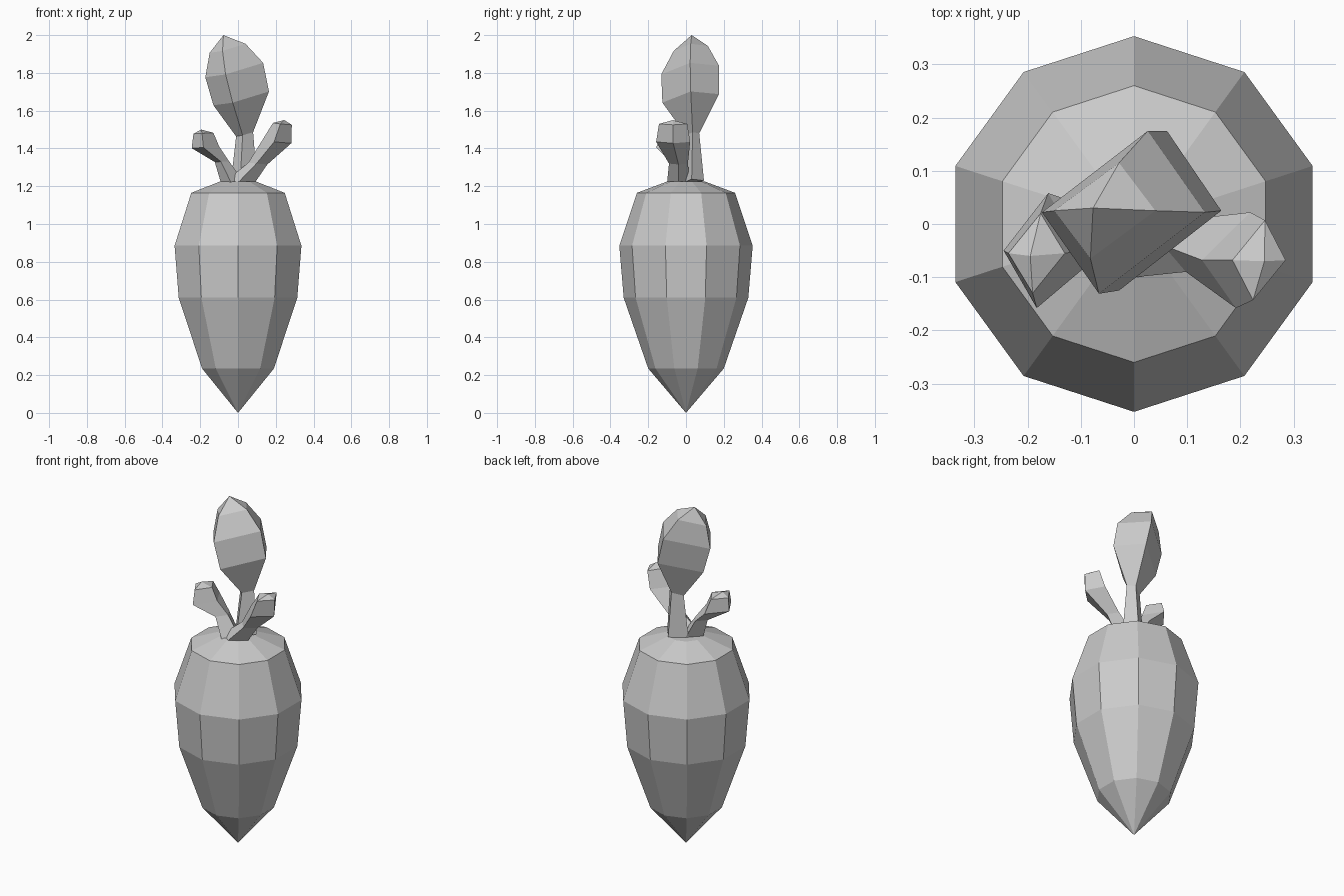
import bpy
import bmesh
import math
from mathutils import Vector

default_cube = bpy.data.objects.get("Cube")
if default_cube:
    bpy.data.objects.remove(default_cube, do_unlink=True)

SIDES = 10


def make_material(name, colour):
    material = bpy.data.materials.new(name)
    material.use_nodes = True
    material.diffuse_color = colour
    shader = material.node_tree.nodes["Principled BSDF"]
    shader.inputs["Base Color"].default_value = colour
    return material


grey = make_material("plain grey", (0.6, 0.6, 0.6, 1))


def loft(name, rings):
    """Skin a closed, flat-shaded surface over a stack of point rings."""
    bm = bmesh.new()
    loops = [[bm.verts.new(point) for point in ring] for ring in rings]
    count = len(loops[0])
    for lower, upper in zip(loops, loops[1:]):
        for i in range(count):
            j = (i + 1) % count
            bm.faces.new((lower[i], lower[j], upper[j], upper[i]))
    bm.faces.new(loops[0])
    bm.faces.new(loops[-1])
    # Rings of zero size collapse into a single tip
    bmesh.ops.remove_doubles(bm, verts=bm.verts, dist=0.0005)
    bmesh.ops.recalc_face_normals(bm, faces=bm.faces)
    mesh = bpy.data.meshes.new(name)
    bm.to_mesh(mesh)
    bm.free()
    mesh.materials.append(grey)
    part = bpy.data.objects.new(name, mesh)
    bpy.context.collection.objects.link(part)
    return part


def round_ring(radius, height):
    """Ten-sided ring with one corner pointing straight to the back."""
    angles = [math.pi / 2 + math.tau * i / SIDES for i in range(SIDES)]
    return [Vector((radius * math.cos(a), radius * math.sin(a), height))
            for a in angles]


def leaf(name, across, through, sections):
    """Four-sided leaf: each section is x, y, z, half width, half depth."""
    across, through = Vector(across), Vector(through)
    rings = []
    for x, y, z, width, depth in sections:
        centre = Vector((x, y, z))
        rings.append([centre + across * width, centre + through * depth,
                      centre - across * width, centre - through * depth])
    return loft(name, rings)


# Tapered root with a shallow shoulder and a small flat crown
profile = [(0, 0), (0.2, 0.235), (0.33, 0.61), (0.353, 0.885),
           (0.26, 1.165), (0.1, 1.225)]
loft("root", [round_ring(r, z) for r, z in profile])

# Tall middle leaf
leaf("tall_leaf", (1, 0, 0.25), (0.3, 1, 0.15), [
    (0.03, 0.03, 1.22, 0.07, 0.065),
    (0.035, 0.035, 1.475, 0.045, 0.035),
    (0.017, 0.025, 1.665, 0.147, 0.15),
    (-0.02, 0.022, 1.815, 0.153, 0.153),
    (-0.055, 0.025, 1.93, 0.095, 0.09),
    (-0.077, 0.03, 2, 0, 0)])

# Short leaves leaning out to either side
leaf("left_leaf", (1, 0, -0.1), (0.15, 1, 0), [
    (0.01, -0.04, 1.22, 0.075, 0.06),
    (0.105, -0.04, 1.32, 0.05, 0.05),
    (0.205, -0.068, 1.435, 0.077, 0.09),
    (0.235, -0.068, 1.53, 0.05, 0.075),
    (0.245, -0.07, 1.55, 0, 0)])
leaf("right_leaf", (-1, 0, -0.05), (0.1, 1, 0), [
    (-0.03, -0.03, 1.22, 0.06, 0.07),
    (-0.085, -0.025, 1.33, 0.038, 0.055),
    (-0.172, -0.05, 1.405, 0.073, 0.108),
    (-0.183, -0.055, 1.48, 0.053, 0.075),
    (-0.195, -0.06, 1.5, 0, 0)])
